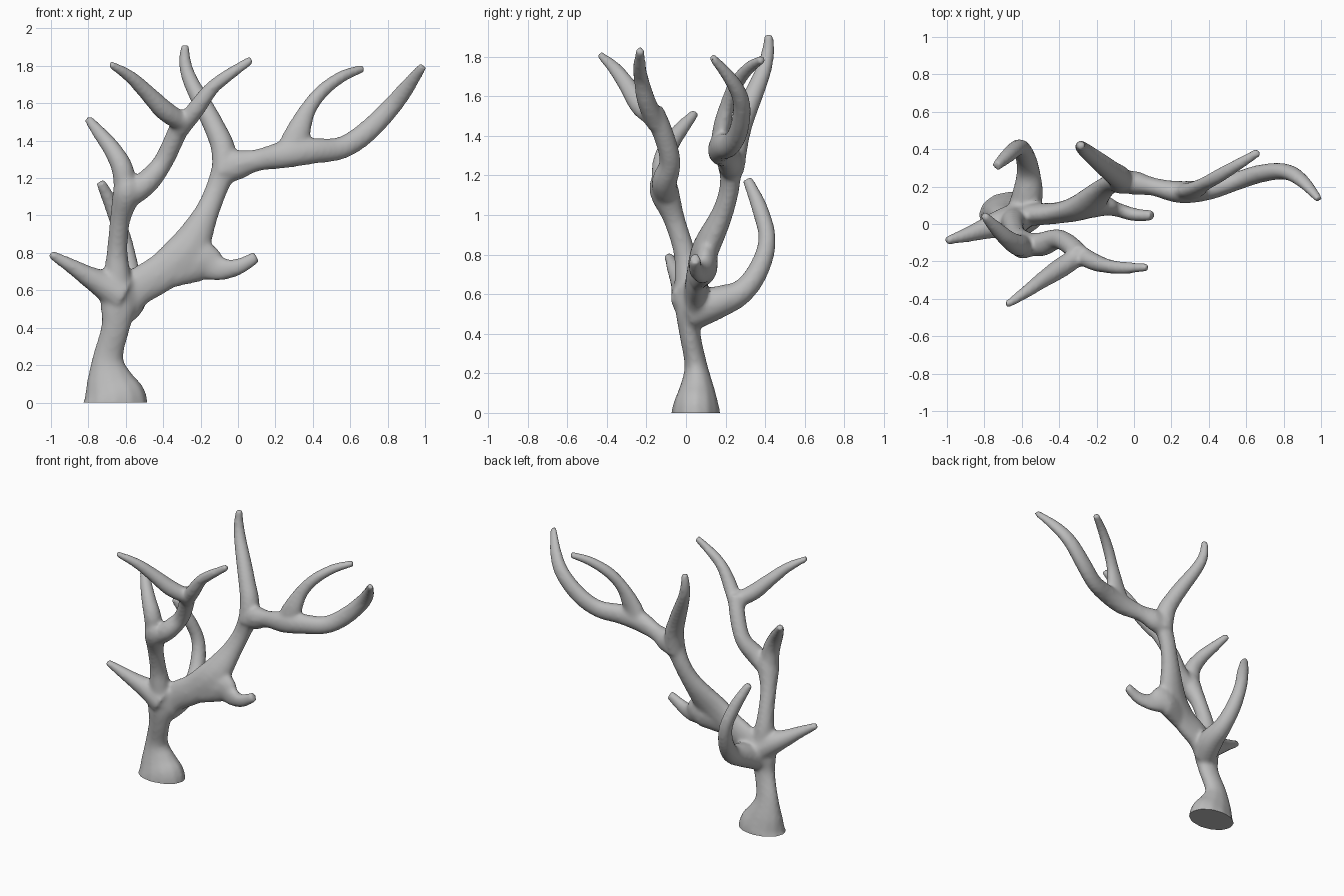
import bpy
import bmesh
import math
from mathutils import Vector

SIDES = 12
SUBSTEPS = 4
ACROSS = Vector((0, 1, 0))

default_cube = bpy.data.objects.get("Cube")
if default_cube:
    bpy.data.objects.remove(default_cube, do_unlink=True)

# Single plain grey finish
grey = bpy.data.materials.new("plain_grey")
grey.use_nodes = True
colour = (0.5, 0.5, 0.5, 1)
grey.diffuse_color = colour
grey.node_tree.nodes["Principled BSDF"].inputs["Base Color"].default_value = colour

bm = bmesh.new()


def flowing(stations):
    """Pass a smooth curve through all station values."""
    padded = [stations[0]] + stations + [stations[-1]]
    result = []
    for before, start, end, after in zip(padded, padded[1:], padded[2:], padded[3:]):
        leave = (end - before) / 2
        arrive = (after - start) / 2
        for step in range(SUBSTEPS):
            t = step / SUBSTEPS
            ease = t * t * (3 - 2 * t)
            result.append(start.lerp(end, ease)
                          + leave * t * (1 - t) ** 2 - arrive * t * t * (1 - t))
    result.append(stations[-1])
    return result


def limb(*stations, depth=1.0, across=ACROSS):
    """Sweep a tapered tube through (x, y, z, radius) with an optional own depth."""
    path = flowing([Vector(s if len(s) == 5 else (*s, depth)) for s in stations])
    centres = [Vector(point[:3]) for point in path]
    rings = []
    for index, centre in enumerate(centres):
        before = centres[max(index - 1, 0)]
        after = centres[min(index + 1, len(centres) - 1)]
        tangent = (after - before).normalized()
        wide = tangent.cross(across).normalized()
        thin = wide.cross(tangent).normalized() * path[index][4]
        radius = path[index][3]
        ring = []
        for step in range(SIDES):
            angle = math.tau * step / SIDES
            offset = wide * math.cos(angle) + thin * math.sin(angle)
            ring.append(bm.verts.new(centre + offset * radius))
        rings.append(ring)
    for lower, upper in zip(rings, rings[1:]):
        for step in range(SIDES):
            following = (step + 1) % SIDES
            bm.faces.new((lower[step], lower[following], upper[following], upper[step]))
    bm.faces.new(list(reversed(rings[0])))
    bm.faces.new(rings[-1])


# Flared trunk, started below the ground so it can be cut flat
limb((-.66, .05, -.06, .18), (-.66, .05, .02, .174), (-.685, .055, .12, .13),
     (-.695, .05, .24, .084), (-.655, .02, .4, .078), (-.64, .015, .52, .096),
     (-.63, .025, .66, .09), depth=.7)

# Low spike on the right side
limb((-.62, .02, .57, .1), (-.72, 0, .63, .077), (-.81, -.03, .68, .056),
     (-.9, -.06, .735, .04), (-1.005, -.09, .795, .024))

# Curling rear tine
limb((-.61, .03, .5, .085), (-.57, .15, .555, .085), (-.565, .28, .61, .064),
     (-.585, .37, .73, .054), (-.615, .41, .88, .046), (-.67, .37, 1.04, .042),
     (-.735, .31, 1.18, .028), across=Vector((1, 0, 0)))

# Large limb sweeping to the left side
limb((-.64, .03, .48, .08, .6), (-.54, .05, .61, .1, .6), (-.4, .06, .7, .105, .55),
     (-.27, .095, .82, .11, .62), (-.175, .18, 1, .07, .8),
     (-.115, .22, 1.14, .061, .85), (-.06, .225, 1.28, .075, .8))

# Low stub with its web
limb((-.36, .06, .7, .09), (-.2, .1, .755, .11), (-.1, .08, .715, .068),
     (0, .05, .725, .046, .8), (.1, .045, .78, .034, .9), depth=.58)

# Upright tine of the large limb
limb((-.07, .225, 1.22, .07), (-.08, .25, 1.36, .066), (-.12, .28, 1.46, .059),
     (-.17, .32, 1.56, .054), (-.245, .38, 1.7, .044), (-.28, .41, 1.8, .036),
     (-.285, .42, 1.915, .024))

# Outer tine
limb((-.09, .225, 1.22, .06), (0, .22, 1.27, .08), (.1, .2, 1.295, .06),
     (.25, .17, 1.325, .074), (.4, .185, 1.345, .07), (.55, .23, 1.36, .062),
     (.68, .27, 1.44, .06), (.81, .28, 1.57, .054), (.9, .23, 1.68, .044),
     (.99, .13, 1.8, .025), depth=.82)

# Inner tine
limb((.27, .175, 1.32, .08, .6), (.315, .18, 1.43, .072, .65), (.37, .21, 1.56, .047, .8),
     (.45, .255, 1.665, .039), (.56, .32, 1.745, .033), (.67, .387, 1.787, .024))

# Upright limb on the right side
limb((-.63, .02, .55, .08), (-.645, .01, .7, .07), (-.645, -.01, .82, .056),
     (-.63, -.06, .98, .056), (-.595, -.11, 1.12, .076), (-.59, -.115, 1.19, .06))

# Short tine
limb((-.605, -.1, 1.1, .06), (-.615, -.115, 1.24, .06), (-.67, -.085, 1.35, .05),
     (-.74, -.02, 1.44, .039), (-.805, .05, 1.52, .024))

# Bent stem to the upper fork
limb((-.61, -.1, 1.07, .05), (-.5, -.11, 1.165, .066), (-.41, -.08, 1.27, .055),
     (-.34, -.115, 1.41, .054), (-.29, -.17, 1.53, .057))

# Front tine of the upper fork
limb((-.28, -.16, 1.49, .05), (-.385, -.23, 1.555, .056), (-.49, -.3, 1.66, .045),
     (-.58, -.365, 1.745, .035), (-.685, -.435, 1.81, .021))

# Side tine of the upper fork
limb((-.31, -.15, 1.46, .05), (-.22, -.2, 1.575, .049), (-.14, -.225, 1.68, .04),
     (-.045, -.235, 1.755, .034), (.075, -.23, 1.835, .024))

bmesh.ops.recalc_face_normals(bm, faces=bm.faces)
mesh = bpy.data.meshes.new("branching_antler")
bm.to_mesh(mesh)
bm.free()
antler = bpy.data.objects.new("branching_antler", mesh)
bpy.context.collection.objects.link(antler)

# Fuse the limbs and soften the joints
fuse = antler.modifiers.new("fuse", "REMESH")
fuse.mode = "VOXEL"
fuse.voxel_size = 0.012
soften = antler.modifiers.new("soften", "SMOOTH")
soften.factor = 0.5
soften.iterations = 14
graph = bpy.context.evaluated_depsgraph_get()
fused = bpy.data.meshes.new_from_object(antler.evaluated_get(graph))
antler.modifiers.clear()

# Cut the foot flat on the ground
bm = bmesh.new()
bm.from_mesh(fused)
cut = bmesh.ops.bisect_plane(bm, geom=bm.verts[:] + bm.edges[:] + bm.faces[:],
                             plane_co=(0, 0, 0), plane_no=(0, 0, 1), clear_inner=True)
rim = [item for item in cut["geom_cut"] if isinstance(item, bmesh.types.BMEdge)]
bmesh.ops.holes_fill(bm, edges=rim, sides=0)
bmesh.ops.recalc_face_normals(bm, faces=bm.faces)
bm.to_mesh(fused)
bm.free()
antler.data = fused
fused.materials.clear()
fused.materials.append(grey)

bpy.context.view_layer.objects.active = antler
antler.select_set(True)
bpy.ops.object.shade_smooth_by_angle(angle=math.radians(50))
